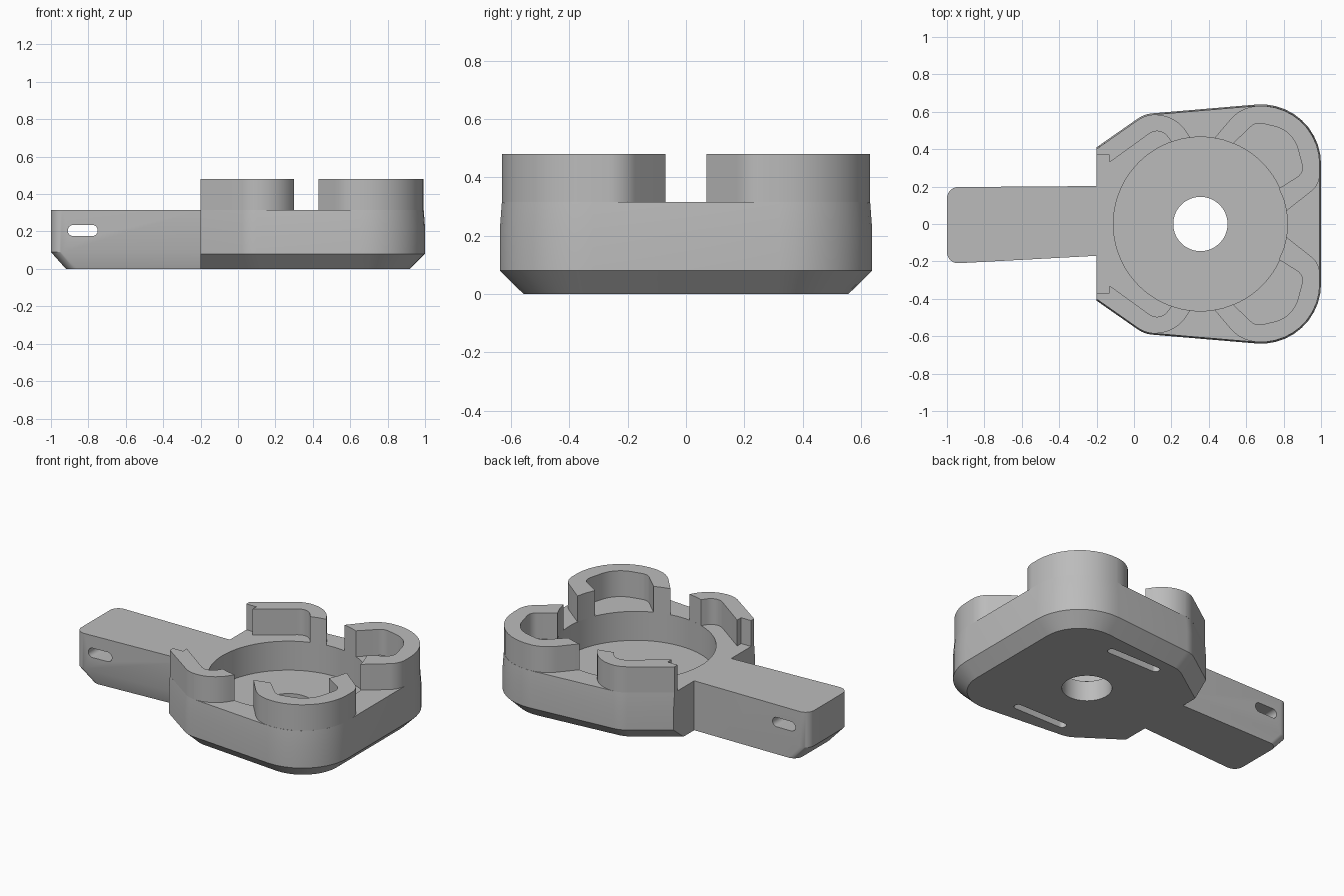
import bpy, bmesh, math
from mathutils import Vector, Matrix

if "Cube" in bpy.data.objects:
    bpy.data.objects.remove(bpy.data.objects["Cube"])

grey = bpy.data.materials.new("plain grey")
grey.use_nodes = True
grey.diffuse_color = (0.5, 0.5, 0.5, 1)
grey.node_tree.nodes["Principled BSDF"].inputs["Base Color"].default_value = (0.5, 0.5, 0.5, 1)

TOP, POST_TOP = 0.315, 0.48
CENTRE = (0.355, 0)


def rounded(corners, steps=10):
    """Polygon with each corner (x, y, radius) replaced by an arc."""
    out = []
    for i, (x, y, r) in enumerate(corners):
        p = Vector((x, y))
        if r == 0:
            out.append(p)
            continue
        a = (Vector(corners[i - 1][:2]) - p).normalized()
        b = (Vector(corners[(i + 1) % len(corners)][:2]) - p).normalized()
        half = a.angle(b) / 2
        mid = p + (a + b).normalized() * r / math.sin(half)
        t = r / math.tan(half)
        start, end = p + a * t - mid, p + b * t - mid
        sweep = math.pi - 2 * half
        for k in range(steps + 1):
            f = k / steps
            arc = (start * math.sin((1 - f) * sweep) + end * math.sin(f * sweep)) / math.sin(sweep)
            out.append(mid + arc)
    return out


def loft(name, levels):
    """Solid through matching outlines, given as (outline, z)."""
    bm = bmesh.new()
    rings = [[bm.verts.new((p.x, p.y, z)) for p in pts] for pts, z in levels]
    n = len(rings[0])
    for low, high in zip(rings, rings[1:]):
        for i in range(n):
            j = (i + 1) % n
            bm.faces.new((low[i], low[j], high[j], high[i]))
    bm.faces.new(rings[0][::-1])
    bm.faces.new(rings[-1])
    bmesh.ops.recalc_face_normals(bm, faces=bm.faces)
    mesh = bpy.data.meshes.new(name)
    bm.to_mesh(mesh)
    bm.free()
    mesh.materials.append(grey)
    obj = bpy.data.objects.new(name, mesh)
    bpy.context.collection.objects.link(obj)
    return obj


def disc(radius, n=96):
    return [Vector((CENTRE[0] + radius * math.cos(math.tau * k / n),
                    CENTRE[1] + radius * math.sin(math.tau * k / n))) for k in range(n)]


def stadium(cx, cy, length, width):
    l, w, r = length / 2, width / 2, width / 2 - 0.0005
    return rounded([(cx - l, cy - w, r), (cx + l, cy - w, r), (cx + l, cy + w, r), (cx - l, cy + w, r)])


def cut(obj, cutter):
    """Subtract the cutter, apply, and remove it."""
    mod = obj.modifiers.new("cut", 'BOOLEAN')
    mod.operation, mod.solver, mod.object = 'DIFFERENCE', 'EXACT', cutter
    bpy.context.view_layer.objects.active = obj
    bpy.ops.object.modifier_apply(modifier=mod.name)
    bpy.data.objects.remove(cutter)


def smooth(obj):
    bpy.ops.object.select_all(action='DESELECT')
    obj.select_set(True)
    bpy.context.view_layer.objects.active = obj
    bpy.ops.object.shade_smooth_by_angle(angle=math.radians(25))


def body_outline(d):
    """Body outline inset by d; the flat end by the handle stays in place."""
    half = [(-0.2, 0.41 - 1.24 * d, 0),
            (0.055 + 0.3 * d, 0.588 - 1.05 * d, 0.16),
            (1 - d, 0.668 - 1.09 * d, 0.32 - d)]
    return rounded(half + [(x, -y, r) for x, y, r in reversed(half)])


# Body with chamfered underside, round recess, through hole and blind slots
body = loft("body", [(body_outline(0.08), 0), (body_outline(0), 0.08),
                     (body_outline(0), 0.22), (body_outline(0.007), TOP)])
cut(body, loft("recess_cutter", [(disc(0.465), 0.13), (disc(0.465), 0.6)]))
cut(body, loft("hole_cutter", [(disc(0.145), -0.1), (disc(0.145), 0.3)]))
for side in (1, -1):
    slot = stadium(CENTRE[0], side * 0.42, 0.38, 0.05)
    cut(body, loft("slot_cutter", [(slot, -0.1), (slot, 0.07)]))
smooth(body)


# Handle, slightly flared, with chamfered tip and a slot through its sides
def handle_outline(tip, front):
    return rounded([(-0.2, 0.203, 0), (tip, 0.197, 0.06),
                    (tip, -0.213 + front, 0.06), (-0.2, -0.17 + front, 0)])


handle = loft("handle", [(handle_outline(-0.92, 0.03), 0), (handle_outline(-1, 0), 0.09),
                         (handle_outline(-1, 0), TOP)])
slot = stadium(-0.83, 0.205, 0.16, 0.06)
cutter = loft("handle_slot_cutter", [(slot, -0.5), (slot, 0.5)])
cutter.data.transform(Matrix.Rotation(math.pi / 2, 4, 'X'))
cut(handle, cutter)
smooth(handle)

# Curved retaining walls, mirrored front to back
near_wall = [(-0.2, 0.401, 0), (0.057, 0.581, 0.16), (0.22, 0.594, 0.2),
             (0.3, 0.462, 0), (0.25, 0.453, 0), (0.2, 0.438, 0),
             (0.14, 0.525, 0.07), (-0.13, 0.33, 0), (-0.13, 0.37, 0), (-0.2, 0.37, 0)]
corner_wall = [(0.43, 0.459, 0), (0.57, 0.623, 0.2), (0.993, 0.66, 0.313),
               (0.993, 0.21, 0.12), (0.815, 0.07, 0), (0.8, 0.13, 0), (0.775, 0.19, 0),
               (0.91, 0.275, 0.06), (0.85, 0.5, 0.17), (0.65, 0.545, 0.07),
               (0.53, 0.43, 0), (0.48, 0.448, 0)]
for name, corners in (("near_wall", near_wall), ("corner_wall", corner_wall)):
    for label, side in (("back", 1), ("front", -1)):
        pts = [Vector((p.x, side * p.y)) for p in rounded(corners)]
        smooth(loft(f"{label}_{name}", [(pts, TOP), (pts, POST_TOP)]))
